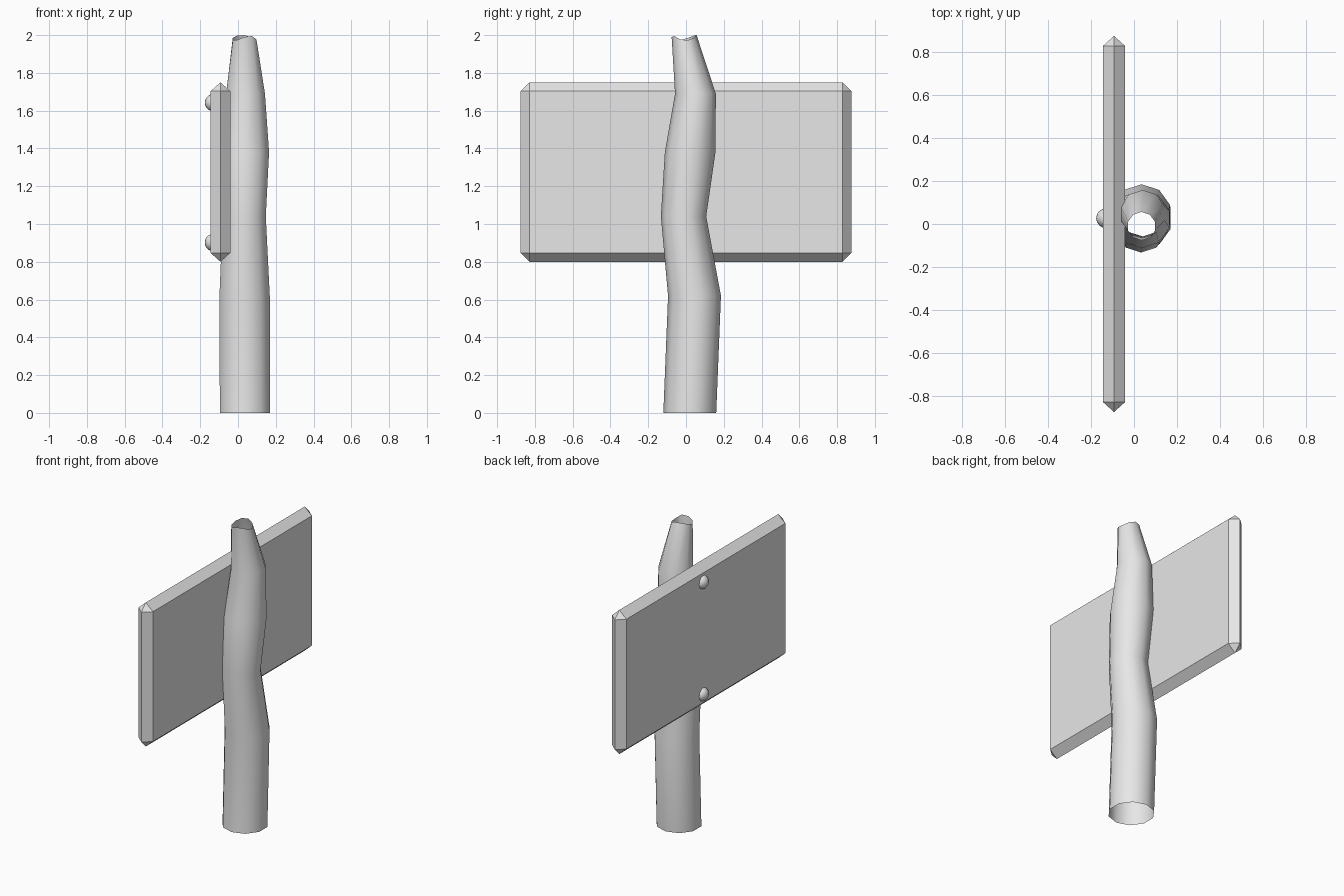
import bpy, bmesh, math
from mathutils import Matrix

cube = bpy.data.objects.get("Cube")
if cube:
    bpy.data.objects.remove(cube, do_unlink=True)

grey = bpy.data.materials.new("plain grey")
grey.use_nodes = True
GREY = (0.8, 0.8, 0.8, 1)
grey.diffuse_color = GREY
grey.node_tree.nodes["Principled BSDF"].inputs["Base Color"].default_value = GREY


def add_object(name, bm, smooth=False):
    mesh = bpy.data.meshes.new(name)
    bm.to_mesh(mesh)
    bm.free()
    mesh.materials.append(grey)
    for poly in mesh.polygons:
        poly.use_smooth = smooth
    obj = bpy.data.objects.new(name, mesh)
    bpy.context.collection.objects.link(obj)
    return obj


# Crooked hollow post: (centre x, centre y, z, radius) per ring
SIDES = 10
RINGS = [
    (0.037, 0.02, 0.0, 0.14),
    (0.035, 0.045, 0.62, 0.14),
    (0.033, -0.013, 1.04, 0.12),
    (0.037, 0.022, 1.38, 0.134),
    (0.04, 0.05, 1.69, 0.108),
    (0.035, -0.01, 1.985, 0.066),
]
# Broken rim: height offset around the top ring
JAGGED = [0.015, 0.013, 0.0, -0.012, -0.01, 0.005, 0.01, -0.008, -0.012, 0.002]
bm = bmesh.new()
loops = []
for cx, cy, z, r in RINGS:
    ring = []
    for i in range(SIDES):
        a = math.tau * i / SIDES + math.pi / 2
        dz = JAGGED[i] if z == RINGS[-1][2] else 0
        ring.append(bm.verts.new((cx + r * math.cos(a), cy + r * math.sin(a), z + dz)))
    loops.append(ring)
for low, high in zip(loops, loops[1:]):
    for i in range(SIDES):
        j = (i + 1) % SIDES
        bm.faces.new((low[i], low[j], high[j], high[i]))
add_object("post", bm, smooth=True)

# Sign board: box bevelled until its rims meet in a ridge
BEVEL = 0.047
bm = bmesh.new()
bmesh.ops.create_cube(bm, size=1, matrix=Matrix.Diagonal((2 * BEVEL, 1.75, 0.95, 1)))
bmesh.ops.bevel(bm, geom=bm.edges[:], offset=BEVEL, offset_type='OFFSET',
                segments=1, affect='EDGES', clamp_overlap=True)
bmesh.ops.remove_doubles(bm, verts=bm.verts[:], dist=0.002)
bmesh.ops.scale(bm, vec=(1.11, 1, 1), verts=bm.verts[:])
bmesh.ops.recalc_face_normals(bm, faces=bm.faces[:])
bmesh.ops.translate(bm, vec=(-0.093, 0, 1.275), verts=bm.verts[:])
add_object("sign_board", bm)

# Round bolt heads on the outer face of the board
for name, z in (("upper_bolt", 1.642), ("lower_bolt", 0.902)):
    bm = bmesh.new()
    bmesh.ops.create_uvsphere(bm, u_segments=16, v_segments=10, radius=0.046,
                              matrix=Matrix.Translation((-0.13, 0.027, z)))
    add_object(name, bm, smooth=True)
